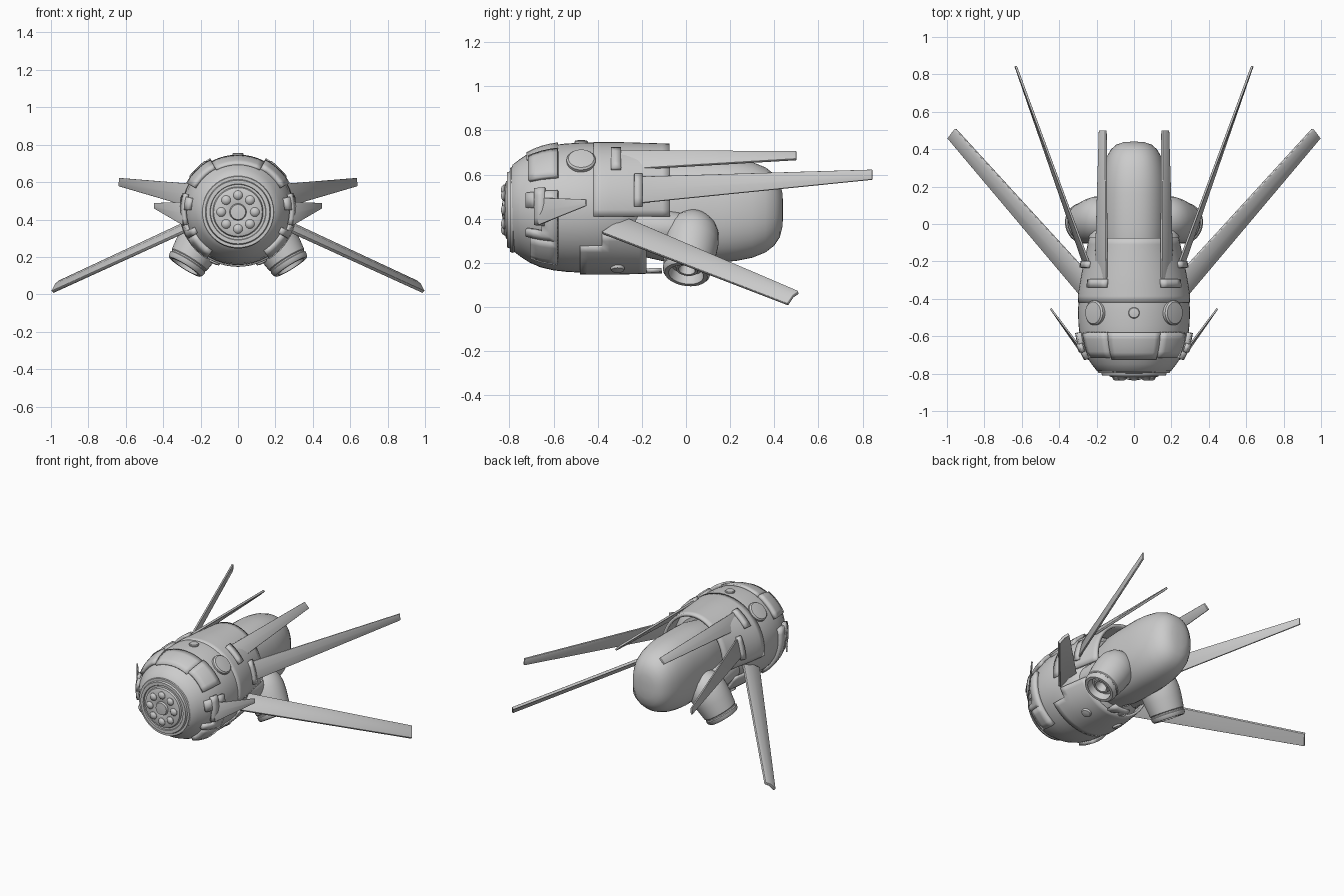
import bpy, bmesh
from math import sin, cos, pi, radians
from mathutils import Vector

if "Cube" in bpy.data.objects:
    bpy.data.objects.remove(bpy.data.objects["Cube"])

CZ = 0.45
HULL = [(-0.80, 0.16), (-0.785, 0.195), (-0.75, 0.222), (-0.71, 0.248), (-0.66, 0.27), (-0.60, 0.284),
        (-0.54, 0.291), (-0.46, 0.295), (-0.30, 0.295), (-0.07, 0.288)]


def lerp(table, y):
    for (a, ra), (b, rb) in zip(table, table[1:]):
        if y <= b:
            t = max(0, (y - a) / (b - a))
            return ra + (rb - ra) * t
    return table[-1][1]


def surf(deg, y, off=0):
    # point on the hull, angle measured from straight up towards +x
    r = lerp(HULL, y) + off
    k = lerp([(-0.5, 1.02), (-0.38, 1.01), (-0.22, 0.92), (-0.07, 0.82)], y)
    a = radians(deg)
    return Vector((r * sin(a) * k, y, CZ + r * cos(a)))


def finish(name, bm, thick=0, mirror=False, bevel=0):
    bmesh.ops.recalc_face_normals(bm, faces=bm.faces)
    me = bpy.data.meshes.new(name)
    bm.to_mesh(me)
    bm.free()
    ob = bpy.data.objects.new(name, me)
    bpy.context.collection.objects.link(ob)
    if thick:
        m = ob.modifiers.new("thickness", 'SOLIDIFY')
        m.thickness, m.offset = thick, 0
    if bevel:
        m = ob.modifiers.new("bevel", 'BEVEL')
        m.width, m.segments = bevel, 2
    if mirror:
        ob.modifiers.new("mirror", 'MIRROR')
    bpy.ops.object.select_all(action='DESELECT')
    ob.select_set(True)
    bpy.context.view_layer.objects.active = ob
    bpy.ops.object.shade_smooth_by_angle(angle=radians(35))
    return ob


def loft(bm, rings, closed=True, caps=False):
    vs = [[bm.verts.new(p) for p in r] for r in rings]
    n = len(vs[0])
    for a, b in zip(vs, vs[1:]):
        for i in range(n if closed else n - 1):
            j = (i + 1) % n
            bm.faces.new((a[i], a[j], b[j], b[i]))
    if caps:
        bm.faces.new(vs[0])
        bm.faces.new(vs[-1])


def lathe(bm, origin, axis, profile, n=32):
    # profile of (distance along axis, radius)
    origin, axis = Vector(origin), Vector(axis).normalized()
    u = axis.orthogonal().normalized()
    w = axis.cross(u)
    loft(bm, [[origin + axis * t + (u * cos(2 * pi * i / n) + w * sin(2 * pi * i / n)) * r
               for i in range(n)] for t, r in profile], caps=True)


def patch(name, regions, off, thick, mirror=False):
    # curved armour plates lying on the hull, regions of (angle, angle, y, y)
    bm = bmesh.new()
    for a0, a1, y0, y1 in regions:
        na = max(2, int(abs(a1 - a0) / 6))
        ny = max(1, round((y1 - y0) / 0.035))
        loft(bm, [[surf(a0 + (a1 - a0) * i / na, y0 + (y1 - y0) * j / ny, off) for i in range(na + 1)]
                  for j in range(ny + 1)], closed=False)
    bmesh.ops.remove_doubles(bm, verts=bm.verts, dist=0.0005)
    return finish(name, bm, thick, mirror)


def blade(name, root, tip, thick, bow=0):
    bm = bmesh.new()
    rings = []
    for a, b in (root, tip):
        a, b = Vector(a), Vector(b)
        rings.append([a, a.lerp(b, 0.5) + Vector((0, 0, bow)), b])
    loft(bm, rings, closed=False)
    return finish(name, bm, thick, True, 0.003)


# main hull
bm = bmesh.new()
ys = [y for y, r in HULL[:-1]]
n = 48
rings = [[surf(360 * i / n, y) for i in range(n)] for y in ys]
for y, s in ((-0.24, 0.9), (-0.2, 0.75)):
    rings.append([Vector((p.x * s, y, CZ + (p.z - CZ) * s)) for p in rings[8 if y < 0 else 0]])
loft(bm, rings, caps=True)
finish("hull", bm)
patch("upper_shell", [(-98, 98, -0.42, -0.075)], -0.008, 0.02)

# rear pod with a rounded tail
bm = bmesh.new()


def oval(y, s, n=40):
    pts = []
    for i in range(n):
        c, d = cos(2 * pi * i / n), sin(2 * pi * i / n)
        f = (abs(c) ** 2.3 + abs(d) ** 2.3) ** (-1 / 2.3)
        pts.append((0.18 * s * c * f, y, 0.44 + 0.238 * s * d * f))
    return pts


loft(bm, [oval(y, s) for y, s in ((-0.24, 0.85), (-0.1, 0.98), (0, 1), (0.16, 1), (0.23, 0.97), (0.3, 0.91),
                                  (0.36, 0.81), (0.4, 0.68), (0.425, 0.52), (0.437, 0.32), (0.44, 0.1))], caps=True)
finish("rear_pod", bm)

# nose sensor: stepped rings and a ring of knobs
bm = bmesh.new()
lathe(bm, (0, 0, 0.44), (0, 1, 0), [(-0.77, 0.19), (-0.785, 0.195), (-0.797, 0.19), (-0.797, 0.175), (-0.81, 0.17),
                                     (-0.81, 0.15), (-0.803, 0.147), (-0.803, 0.135), (-0.815, 0.13),
                                     (-0.822, 0.11), (-0.822, 0.05), (-0.82, 0.045), (-0.832, 0.04), (-0.834, 0.01)], 48)
finish("nose_sensor", bm)
bm = bmesh.new()
for i in range(8):
    a = i * pi / 4
    lathe(bm, (0.09 * cos(a), 0, 0.44 + 0.09 * sin(a)), (0, 1, 0),
          [(-0.81, 0.025), (-0.825, 0.025), (-0.834, 0.018), (-0.838, 0.006)], 16)
finish("nose_knobs", bm)

# armour plates
patch("brow_plate", [(-28, 28, -0.72, -0.58)], 0.003, 0.014)
patch("brow_side_plate", [(28, 62, -0.71, -0.58)], 0.008, 0.028, True)
patch("cheek_plate", [(75, 90, -0.72, -0.58), (90, 112, -0.65, -0.58), (112, 120, -0.72, -0.58),
                      (120, 148, -0.70, -0.58)], 0.008, 0.03, True)
patch("belly_plate", [(126, 234, -0.48, -0.38), (114, 246, -0.38, -0.18), (166, 194, -0.18, -0.11)], 0.0, 0.016)
patch("upper_fin_base", [(29, 55, -0.34, -0.295)], 0.006, 0.03, True)
patch("middle_fin_base", [(60, 89, -0.235, -0.2)], 0.006, 0.03, True)
patch("front_fin_base", [(72, 106, -0.685, -0.64)], 0.02, 0.02, True)

# round hatches on top, sides and belly
for name, deg, y, r, h in (("top_hatch", 0, -0.475, 0.03, 0.01), ("side_hatch", 44, -0.475, 0.066, 0.016),
                           ("belly_hatch", 155, -0.31, 0.032, 0.018)):
    bm = bmesh.new()
    p = surf(deg, y)
    lathe(bm, p, p - Vector((0, y, CZ)), [(-0.03, r), (h * 0.5, r), (h, r * 0.88), (h * 1.2, r * 0.4)], 24)
    finish(name, bm, mirror=deg != 0)

# fins and wings
blade("upper_fin", ((0.145, -0.31, 0.708), (0.208, -0.31, 0.62)), ((0.15, 0.5, 0.703), (0.184, 0.5, 0.668)), 0.014)
blade("middle_fin", ((0.238, -0.215, 0.59), (0.268, -0.215, 0.47)), ((0.632, 0.845, 0.622), (0.634, 0.845, 0.577)), 0.012)
blade("front_fin", ((0.28, -0.67, 0.495), (0.295, -0.67, 0.37)), ((0.446, -0.452, 0.488), (0.446, -0.452, 0.458)), 0.01)
blade("lower_wing", ((0.25, -0.26, 0.395), (0.285, -0.38, 0.335)), ((0.955, 0.51, 0.066), (0.993, 0.46, 0.012)), 0.018, 0.01)

# thrusters angled down and outwards
bm = bmesh.new()
lathe(bm, (0.13, 0.04, 0.395), (0.155, -0.04, -0.25),
      [(-0.03, 0.03), (-0.015, 0.065), (0.02, 0.098), (0.06, 0.117), (0.11, 0.124), (0.17, 0.121), (0.25, 0.11),
       (0.255, 0.105), (0.262, 0.105), (0.267, 0.11), (0.285, 0.106), (0.295, 0.098), (0.295, 0.08),
       (0.25, 0.072), (0.25, 0.055), (0.27, 0.05), (0.27, 0.038), (0.2, 0.03)], 32)
finish("thruster", bm, mirror=True)
bm = bmesh.new()
lathe(bm, (0.16, -0.24, 0.37), (0, 1, -0.1), [(0, 0.08), (0.1, 0.085), (0.2, 0.08), (0.28, 0.05)], 24)
finish("thruster_mount", bm, mirror=True)
